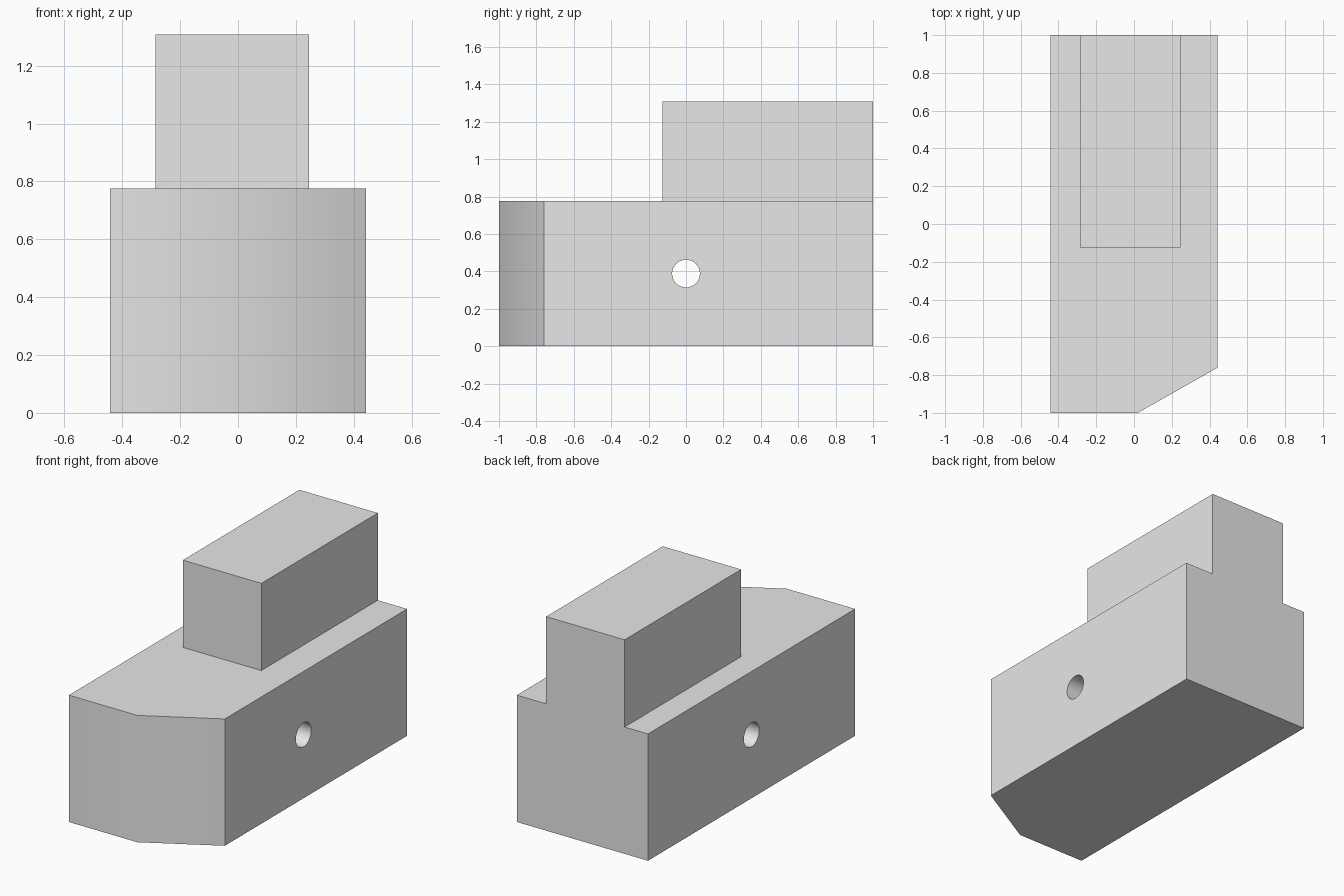
import bpy
import bmesh
import math

cube = bpy.data.objects.get("Cube")
if cube:
    bpy.data.objects.remove(cube, do_unlink=True)

grey = bpy.data.materials.new("plain_grey")
grey.use_nodes = True
colour = (0.8, 0.8, 0.8, 1)
grey.diffuse_color = colour
grey.node_tree.nodes["Principled BSDF"].inputs["Base Color"].default_value = colour


def prism(name, outline, z0, z1):
    """Extrude a plan outline from z0 up to z1."""
    bm = bmesh.new()
    face = bm.faces.new([bm.verts.new((x, y, z0)) for x, y in outline])
    top = bmesh.ops.extrude_face_region(bm, geom=[face])["geom"]
    verts = [v for v in top if isinstance(v, bmesh.types.BMVert)]
    bmesh.ops.translate(bm, verts=verts, vec=(0, 0, z1 - z0))
    bmesh.ops.recalc_face_normals(bm, faces=bm.faces)
    mesh = bpy.data.meshes.new(name)
    bm.to_mesh(mesh)
    bm.free()
    mesh.materials.append(grey)
    obj = bpy.data.objects.new(name, mesh)
    bpy.context.collection.objects.link(obj)
    return obj


def select_only(obj):
    bpy.ops.object.select_all(action='DESELECT')
    obj.select_set(True)
    bpy.context.view_layer.objects.active = obj


# Body block with one chamfered front corner
body = prism("body_block",
             [(-0.443, -1), (0.02, -1), (0.443, -0.76), (0.443, 1), (-0.443, 1)],
             0, 0.775)

# Upper block, flush with the back
prism("upper_block",
      [(-0.285, -0.125), (0.245, -0.125), (0.245, 1), (-0.285, 1)],
      0.775, 1.308)

# Cross hole drilled from side to side
bpy.ops.mesh.primitive_cylinder_add(vertices=48, radius=0.074, depth=1.2,
                                    location=(0, 0, 0.388),
                                    rotation=(0, math.pi / 2, 0))
drill = bpy.context.object
drill.name = "hole_cutter"
drill.hide_render = True
drill.data.materials.append(grey)

hole = body.modifiers.new("cross_hole", 'BOOLEAN')
hole.operation = 'DIFFERENCE'
hole.solver = 'EXACT'
hole.object = drill
select_only(body)
bpy.ops.object.modifier_apply(modifier=hole.name)
bpy.data.objects.remove(drill, do_unlink=True)

# Soften the shallow chamfer edge and the hole wall, keep the rest crisp
select_only(body)
bpy.ops.object.shade_smooth_by_angle(angle=math.radians(32))
